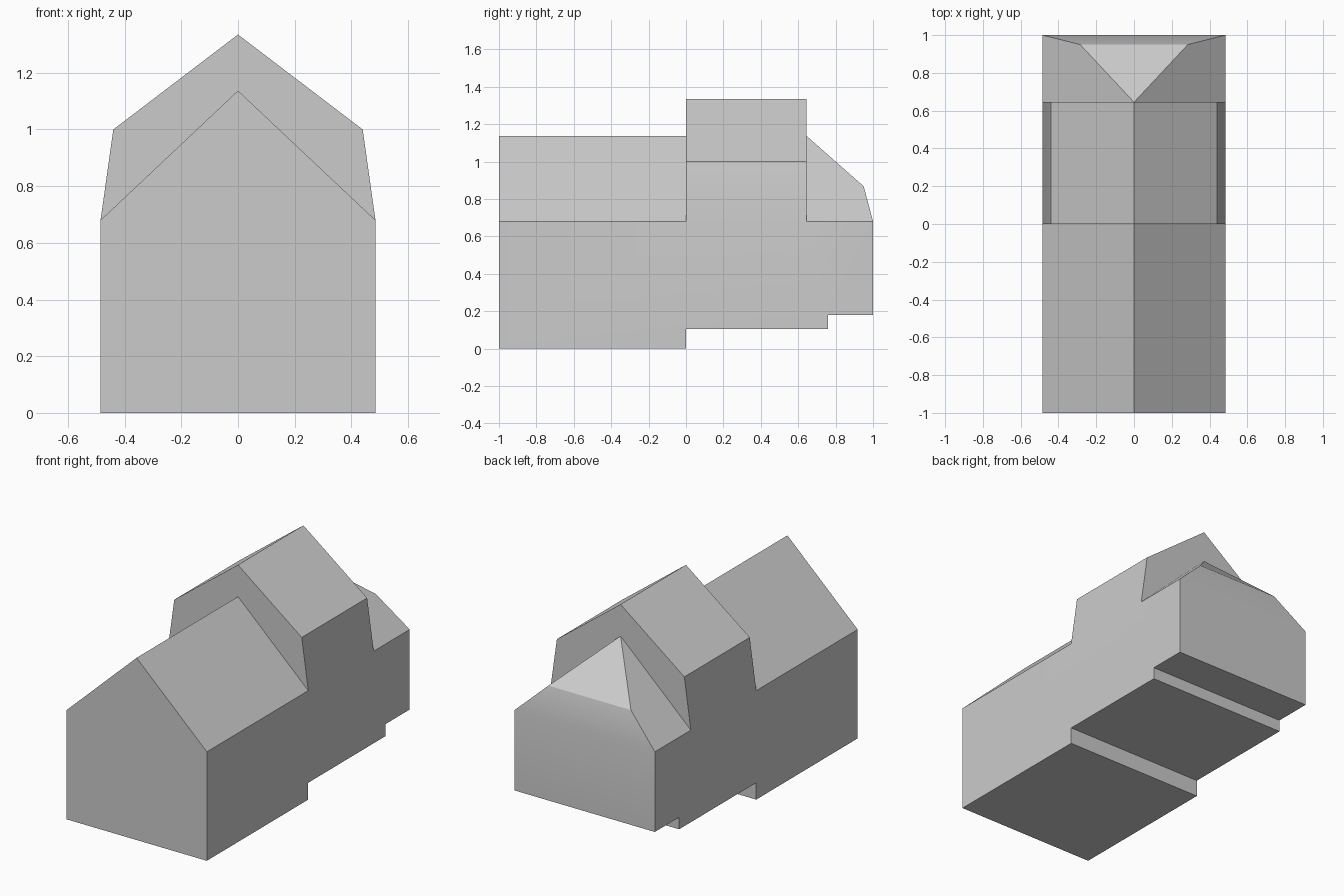
import bpy
import bmesh
import math
from mathutils import Vector

if "Cube" in bpy.data.objects:
    bpy.data.objects.remove(bpy.data.objects["Cube"], do_unlink=True)

HALF, EAVE, RIDGE = 0.485, 0.68, 1.137

grey = bpy.data.materials.new("plain grey")
grey.use_nodes = True
grey.diffuse_color = (0.6, 0.6, 0.6, 1)
grey.node_tree.nodes["Principled BSDF"].inputs["Base Color"].default_value = (0.6, 0.6, 0.6, 1)


def finish(name, bm):
    bmesh.ops.recalc_face_normals(bm, faces=bm.faces)
    mesh = bpy.data.meshes.new(name)
    bm.to_mesh(mesh)
    bm.free()
    obj = bpy.data.objects.new(name, mesh)
    bpy.context.collection.objects.link(obj)
    mesh.materials.append(grey)
    return obj


def extrude(name, points, offset):
    """Solid made by pushing a flat outline along an offset."""
    bm = bmesh.new()
    face = bm.faces.new([bm.verts.new(p) for p in points])
    top = bmesh.ops.extrude_face_region(bm, geom=[face], use_keep_orig=True)["geom"]
    verts = [v for v in top if isinstance(v, bmesh.types.BMVert)]
    bmesh.ops.translate(bm, verts=verts, vec=Vector(offset))
    return finish(name, bm)


def gable(name, half_outline, y0, y1):
    """Mirrored roof cross-section, given from ridge to eave, run along y."""
    mirrored = [(-x, z) for x, z in reversed(half_outline) if x > 0]
    return extrude(name, [(x, y0, z) for x, z in half_outline + mirrored], (0, y1 - y0, 0))


# Walls with the stepped underside
side = [(-1, 0), (0, 0), (0, 0.105), (0.76, 0.105), (0.76, 0.18),
        (1, 0.18), (1, EAVE), (-1, EAVE)]
building = extrude("building", [(-HALF, y, z) for y, z in side], (2 * HALF, 0, 0))

# Front gable roof and raised middle section
front_roof = gable("front_roof", [(0, RIDGE), (HALF, EAVE)], -1, 0)
middle_block = gable("middle_block", [(0, 1.335), (0.44, 1.0), (HALF, EAVE)], 0, 0.645)

# Rear roof with a hipped end
bm = bmesh.new()
ridge = bm.verts.new((0, 0.645, RIDGE))
hip, corner, inner = [], [], []
for s in (-1, 1):
    hip.append(bm.verts.new((s * 0.285, 0.95, 0.868)))
    corner.append(bm.verts.new((s * HALF, 1, EAVE)))
    inner.append(bm.verts.new((s * HALF, 0.645, EAVE)))
for i in (0, 1):
    bm.faces.new((ridge, hip[i], corner[i], inner[i]))
bm.faces.new((ridge, hip[0], hip[1]))
bm.faces.new((hip[0], hip[1], corner[1], corner[0]))
bm.faces.new((inner[0], inner[1], corner[1], corner[0]))
bm.faces.new((ridge, inner[0], inner[1]))
rear_roof = finish("rear_roof", bm)

# Join everything into one clean shell
bpy.context.view_layer.objects.active = building
building.select_set(True)
for part in (front_roof, middle_block, rear_roof):
    mod = building.modifiers.new("union", "BOOLEAN")
    mod.operation, mod.solver, mod.object = "UNION", "EXACT", part
    bpy.ops.object.modifier_apply(modifier=mod.name)
    bpy.data.objects.remove(part, do_unlink=True)

bm = bmesh.new()
bm.from_mesh(building.data)
bmesh.ops.remove_doubles(bm, verts=bm.verts, dist=0.0005)
bmesh.ops.dissolve_limit(bm, angle_limit=math.radians(1), verts=bm.verts, edges=bm.edges)
bm.to_mesh(building.data)
bm.free()

bpy.ops.object.select_all(action="DESELECT")
building.select_set(True)
bpy.ops.object.shade_smooth_by_angle(angle=math.radians(30))
